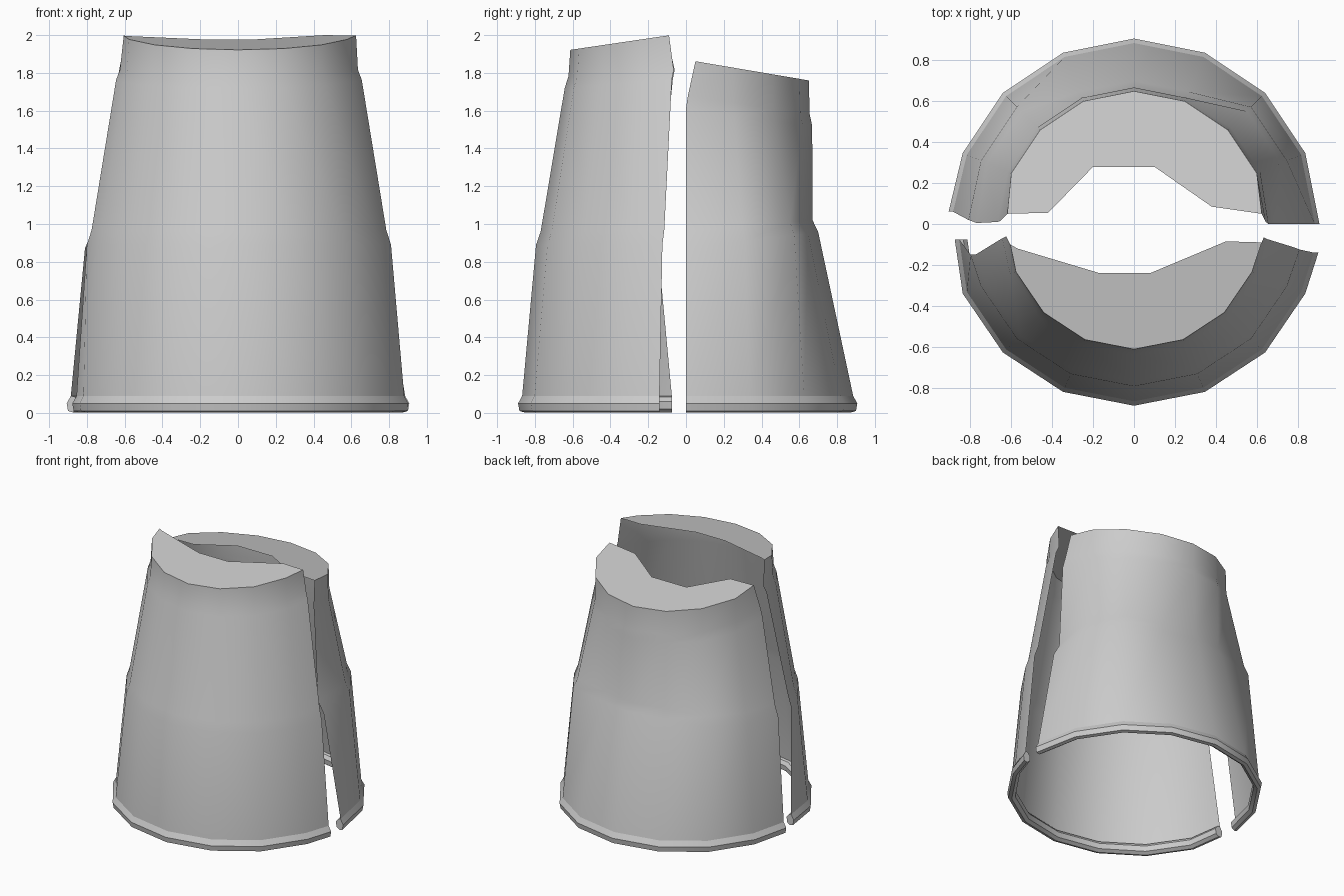
import bpy, bmesh
from math import pi, sin, cos

if "Cube" in bpy.data.objects:
    bpy.data.objects.remove(bpy.data.objects["Cube"])

# rolled rim cross-section at the foot (radius, z at the cut, z at the outer side)
RIM = [(0.865, .085, .085), (0.845, .06, .06), (0.85, .02, .02), (0.875, .003, .003),
       (0.9, .01, .01), (0.907, .05, .05), (0.885, .09, .09)]


def shell(name, side, rows, left_y, right_y, left_x, right_x, cut, dents, ys):
    """Half of a 16-sided tapered cup; the two ends of each row follow the broken edge."""
    bm = bmesh.new()
    R = rows[-1][0]
    wall = len(RIM)
    grid = []
    for i, (r, z0, z1) in enumerate(rows):
        k = max(0, i - wall + 1)          # index along the broken edge
        line = []
        for j in range(9):
            a = pi * j / 8
            rr = dents.get((k, j), r)
            x, y = rr * cos(a), rr * sin(a) * ys
            if j == 0:
                x, y = r + right_x[k], right_y[k]
            elif j == 8:
                x, y = -r + -left_x[k], left_y[k]
            z = z0 + (z1 - z0) * min(1, y / r)
            line.append(bm.verts.new((x, side * y, z)))
        grid.append(line)
    for a, b in zip(grid, grid[1:]):
        for j in range(8):
            bm.faces.new((a[j], a[j + 1], b[j + 1], b[j]))
    # close the rolled rim and its two ends
    for j in range(8):
        bm.faces.new((grid[wall - 1][j], grid[wall - 1][j + 1], grid[0][j + 1], grid[0][j]))
    for j in (0, 8):
        bm.faces.new([grid[i][j] for i in range(wall)])
    # sloping cap with a jagged break, running left to right
    z0, z1 = rows[-1][1:]
    jag = [bm.verts.new((x, side * y, z0 + (z1 - z0) * y / R)) for x, y in cut]
    cap = bm.faces.new(grid[-1] + jag)
    bmesh.ops.recalc_face_normals(bm, faces=bm.faces[:])
    bmesh.ops.triangulate(bm, faces=[cap])
    me = bpy.data.meshes.new(name)
    bm.to_mesh(me)
    bm.free()
    ob = bpy.data.objects.new(name, me)
    bpy.context.collection.objects.link(ob)
    bpy.context.view_layer.objects.active = ob
    ob.select_set(True)
    bpy.ops.object.shade_smooth_by_angle(angle=0.6)
    ob.select_set(False)


# front half: taller, nearly undamaged wall
shell("front_half", -1,
      RIM + [(.81, .89, .89), (.785, .97, .96), (.655, 1.77, 1.72), (.635, 1.82, 1.78), (.625, 2.012, 1.92)],
      left_y=[.075, .15, .15, .07, .06, .1], right_y=[.14, .125, .115, .075, .065, .09],
      left_x=[-.03, -.01, -.01, -.01, -.01, -.02], right_x=[-.005, 0, 0, 0, 0, 0],
      cut=[(-.57, .12), (-.17, .24), (.08, .24), (.45, .085)], dents={}, ys=.98)

# back half: shorter, with the wall pushed in at the back
dents = {(1, j): .70 for j in (3, 4, 5)}
dents.update({(2, j): .67 for j in (3, 4, 5)})
shell("back_half", 1,
      RIM + [(.81, .87, .97), (.78, .96, 1.03), (.668, 1.61, 1.52), (.655, 1.68, 1.58), (.65, 1.87, 1.76)],
      left_y=[.06, .02, .005, .01, .015, .05], right_y=[.0, .0, .0, .0, .01, .05],
      left_x=[0, 0, -.01, 0, 0, -.03], right_x=[0, -.07, -.09, -.01, -.01, -.025],
      cut=[(-.42, .055), (-.2, .28), (.1, .28), (.38, .085)], dents=dents, ys=1.0)
